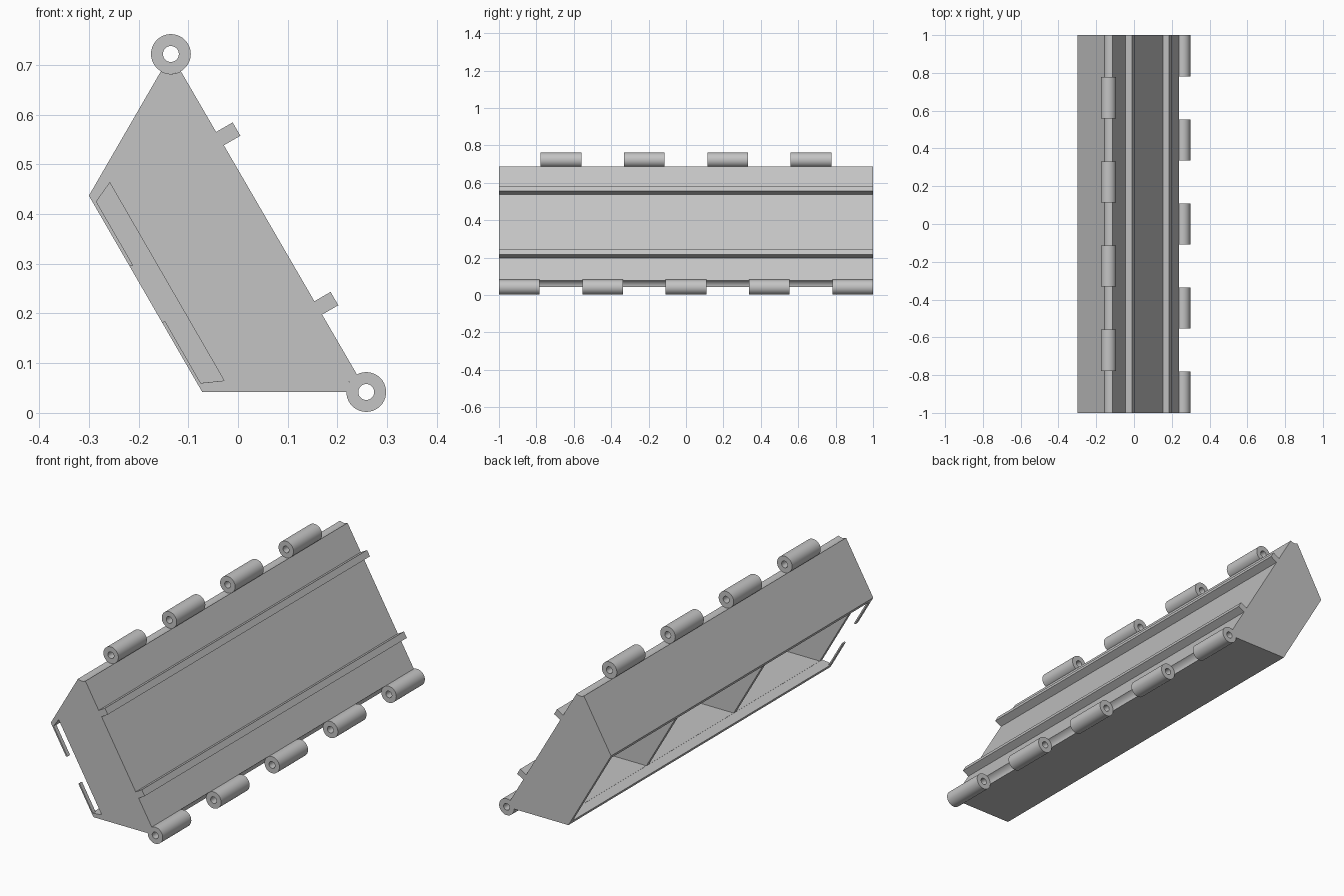
import bpy, bmesh, math
from mathutils import Vector

cube = bpy.data.objects.get("Cube")
if cube:
    bpy.data.objects.remove(cube, do_unlink=True)

steel = bpy.data.materials.new("plain grey")
steel.use_nodes = True
GREY = (0.55, 0.55, 0.55, 1)
steel.diffuse_color = GREY
steel.node_tree.nodes["Principled BSDF"].inputs["Base Color"].default_value = GREY

TOP_PIN = Vector((-0.135, 0.722))
LOW_PIN = Vector((0.258, 0.042))
R, HOLE = 0.04, 0.016


def prism(name, profile, y0, y1):
    """Extrude an (x, z) profile from y0 to y1."""
    bm = bmesh.new()
    face = bm.faces.new([bm.verts.new((x, y0, z)) for x, z in profile])
    new = bmesh.ops.extrude_face_region(bm, geom=[face])["geom"]
    bmesh.ops.translate(bm, vec=(0, y1 - y0, 0),
                        verts=[v for v in new if isinstance(v, bmesh.types.BMVert)])
    bmesh.ops.recalc_face_normals(bm, faces=bm.faces)
    return add_object(name, bm)


def add_object(name, bm):
    mesh = bpy.data.meshes.new(name)
    bm.to_mesh(mesh)
    bm.free()
    mesh.materials.append(steel)
    obj = bpy.data.objects.new(name, mesh)
    bpy.context.collection.objects.link(obj)
    return obj


def arc(center, r, a0, a1, n):
    return [center + r * Vector((math.cos(a), math.sin(a)))
            for a in (math.radians(a0 + (a1 - a0) * i / n) for i in range(n + 1))]


def select(obj):
    bpy.ops.object.select_all(action="DESELECT")
    obj.select_set(True)
    bpy.context.view_layer.objects.active = obj


def cut(obj, cutter):
    mod = obj.modifiers.new("cut", "BOOLEAN")
    mod.operation, mod.solver, mod.object = "DIFFERENCE", "EXACT", cutter
    select(obj)
    bpy.ops.object.modifier_apply(modifier=mod.name)
    bpy.data.objects.remove(cutter, do_unlink=True)


def hinge(name, pin, y, length):
    """Tube with a through hole, lying along y."""
    n = 40
    bm = bmesh.new()
    rings = []
    for r, yy in ((R, y - length / 2), (R, y + length / 2),
                  (HOLE, y + length / 2), (HOLE, y - length / 2)):
        rings.append([bm.verts.new((p.x, yy, p.y)) for p in arc(pin, r, 0, 360, n)[:-1]])
    for k in range(4):
        a, b = rings[k], rings[(k + 1) % 4]
        for i in range(n):
            j = (i + 1) % n
            bm.faces.new((a[i], a[j], b[j], b[i]))
    bmesh.ops.recalc_face_normals(bm, faces=bm.faces)
    obj = add_object(name, bm)
    select(obj)
    bpy.ops.object.shade_smooth_by_angle(angle=math.radians(35))


# Main body, with hollows that clear the hinge tubes
profile = [(-0.30, 0.437), (-0.072, 0.042)]
profile += arc(LOW_PIN, R, 180, 118, 8)
profile += arc(TOP_PIN, R, 300, 240, 8)
body = prism("body", profile, -1, 1)

# Recess along the open lower side
END = 0.98
inner = [(-0.258, 0.463), (-0.028, 0.065)]
cut(body, prism("recess_cutter", inner + [(-0.105, 0.057), (-0.312, 0.387)], -END, END))

# Slot through the front end, leaving two thin lips
lips = [(-0.075, 0.06), (-0.147, 0.185), (-0.153, 0.182), (-0.24, 0.25),
        (-0.218, 0.295), (-0.211, 0.297), (-0.285, 0.425)]
cut(body, prism("slot_cutter", inner + lips, -1.1, -END + 0.01))

# Three hollow bays separated by two ribs
bay = [(-0.05, 0.066), (0.215, 0.066), (-0.135, 0.66), (-0.275, 0.45)]
for y0, y1 in ((-END, -0.343), (-0.323, 0.323), (0.343, END)):
    cut(body, prism("bay_cutter", bay, y0, y1))

select(body)
bpy.ops.object.shade_smooth_by_angle(angle=math.radians(20))

# Two raised bars along the outer face
along = Vector((-0.5, 0.866))
out = Vector((0.866, 0.5))
for name, base in (("upper_bar", Vector((-0.029, 0.538))),
                   ("lower_bar", Vector((0.168, 0.197)))):
    root, tip = base - 0.006 * out, base + 0.039 * out
    prism(name, [root, tip, tip + 0.031 * along, root + 0.031 * along], -1, 1)

# Interleaved hinge tubes on both edges
STEP = 0.4455
for i in range(4):
    hinge(f"upper_hinge_{i + 1}", TOP_PIN, (i - 1.5) * STEP, 0.218)
for i in range(5):
    hinge(f"lower_hinge_{i + 1}", LOW_PIN, (i - 2) * STEP, 0.218)
